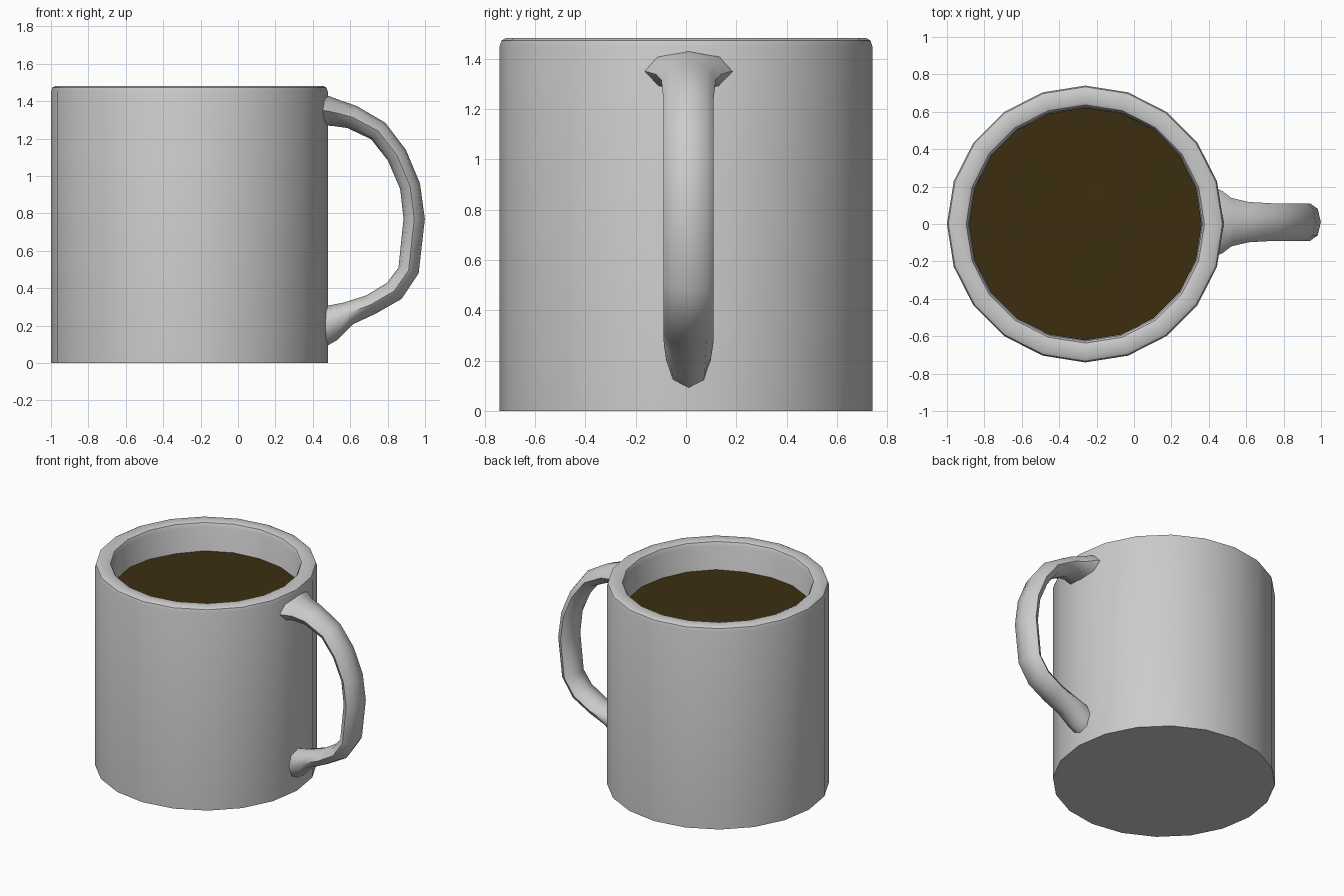
import bpy, bmesh, math
from mathutils import Vector

if "Cube" in bpy.data.objects:
    bpy.data.objects.remove(bpy.data.objects["Cube"])

CX, SIDES = -0.26, 20   # mug axis and facet count


def loft(name, rings, cap_start=True, cap_end=True, angle=40):
    """Skin a list of equal-length point rings into a smooth-shaded object."""
    bm = bmesh.new()
    loops = [[bm.verts.new(p) for p in ring] for ring in rings]
    n = len(loops[0])
    for a, b in zip(loops, loops[1:]):
        for i in range(n):
            j = (i + 1) % n
            bm.faces.new((a[i], a[j], b[j], b[i]))
    if cap_start:
        bm.faces.new(loops[0][::-1])
    if cap_end:
        bm.faces.new(loops[-1])
    if cap_start and cap_end:
        bmesh.ops.recalc_face_normals(bm, faces=bm.faces)
    mesh = bpy.data.meshes.new(name)
    bm.to_mesh(mesh)
    bm.free()
    obj = bpy.data.objects.new(name, mesh)
    bpy.context.collection.objects.link(obj)
    bpy.ops.object.select_all(action='DESELECT')
    obj.select_set(True)
    bpy.context.view_layer.objects.active = obj
    bpy.ops.object.shade_smooth_by_angle(angle=math.radians(angle))
    return obj


def circle(r, z, ripple=0.0):
    pts = []
    for i in range(SIDES):
        a = math.tau * i / SIDES
        x, y = r * math.cos(a), r * math.sin(a)
        pts.append((CX + x, y, z + ripple * math.sin(9 * x + 1) * math.cos(7 * y)))
    return pts


# Mug body: outer wall, rounded rim, inner wall and floor
profile = [(0.74, 0), (0.74, 1.45), (0.733, 1.472), (0.715, 1.482),
           (0.655, 1.482), (0.637, 1.475), (0.625, 1.45), (0.62, 0.12)]
loft("mug_body", [circle(r, z) for r, z in profile])

# Coffee surface, very slightly uneven
coffee = loft("coffee", [circle(r, 1.27, 0.006) for r in (0.622, 0.47, 0.31, 0.16, 0.03)],
              cap_start=False)
mat = bpy.data.materials.new("coffee_brown")
mat.diffuse_color = (0.045, 0.027, 0.005, 1)
mat.use_nodes = True
mat.node_tree.nodes["Principled BSDF"].inputs["Base Color"].default_value = mat.diffuse_color
coffee.data.materials.append(mat)

# Handle: flattened octagonal section swept along a path, flared at both ends
# each station: x, z, half thickness, half width
stations = [(0.43, 1.35, 0.085, 0.185), (0.475, 1.348, 0.08, 0.165),
            (0.52, 1.338, 0.072, 0.13), (0.61, 1.315, 0.064, 0.108),
            (0.75, 1.24, 0.058, 0.10), (0.85, 1.11, 0.056, 0.10),
            (0.92, 0.945, 0.055, 0.10), (0.942, 0.77, 0.057, 0.10),
            (0.912, 0.495, 0.056, 0.10), (0.835, 0.385, 0.058, 0.10),
            (0.71, 0.312, 0.055, 0.10), (0.59, 0.265, 0.063, 0.098),
            (0.49, 0.212, 0.098, 0.09), (0.43, 0.19, 0.11, 0.085)]
rings = []
for k, (x, z, t, w) in enumerate(stations):
    a, b = stations[max(k - 1, 0)], stations[min(k + 1, len(stations) - 1)]
    d = Vector((b[0] - a[0], 0, b[1] - a[1])).normalized()
    normal = Vector((-d.z, 0, d.x))
    rings.append([Vector((x, 0.01, z)) + normal * t * math.cos(math.tau * i / 8)
                  + Vector((0, w * math.sin(math.tau * i / 8), 0)) for i in range(8)])
loft("handle", rings, angle=60)
